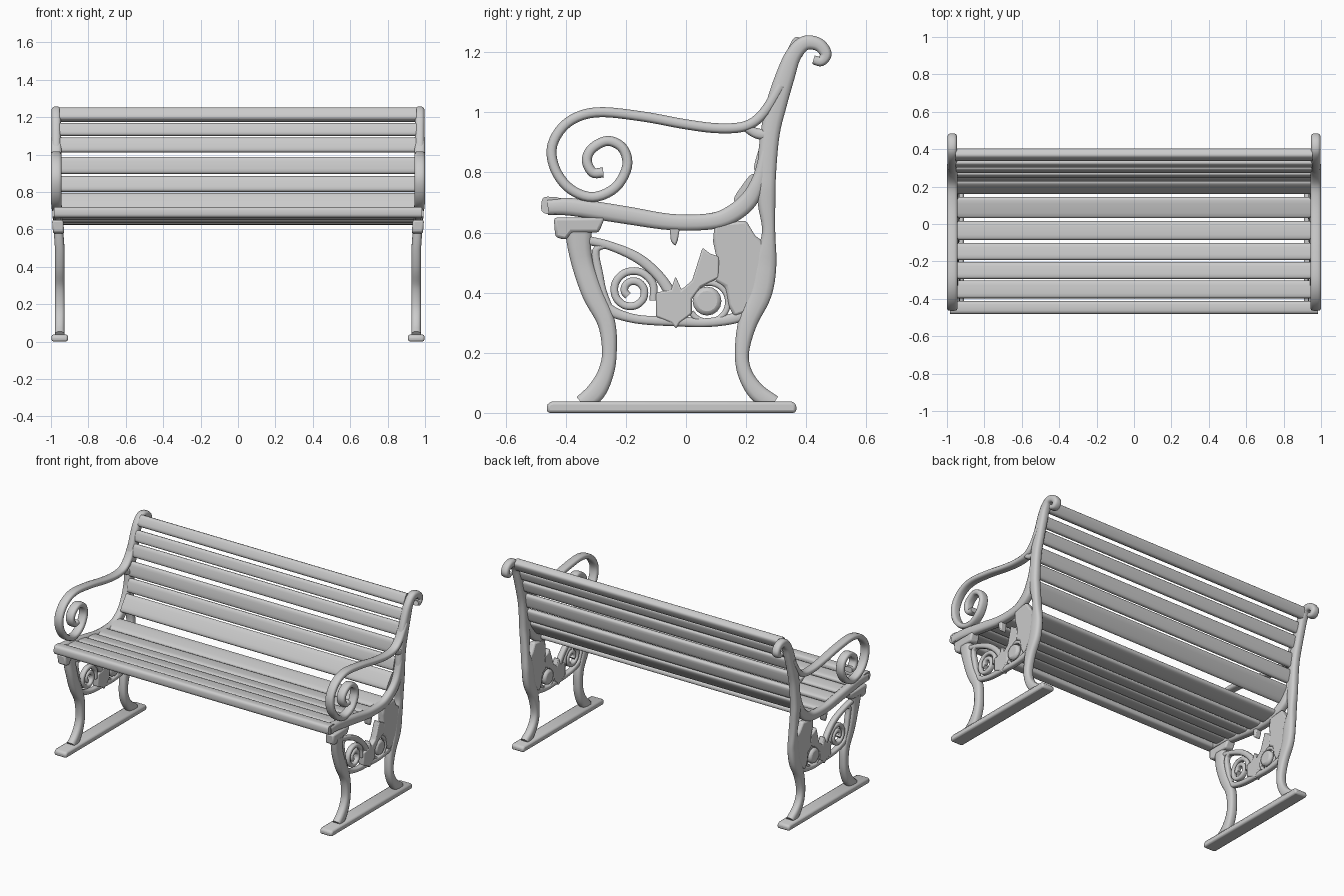
import bpy, bmesh, math
from mathutils import Vector

if "Cube" in bpy.data.objects:
    bpy.data.objects.remove(bpy.data.objects["Cube"])

iron = bpy.data.materials.new("weathered grey")
iron.diffuse_color = (0.6, 0.6, 0.6, 1)
iron.use_nodes = True
iron.node_tree.nodes["Principled BSDF"].inputs["Base Color"].default_value = iron.diffuse_color


def side_x(z):
    # side frames lean slightly outward above the legs
    return 0.953 + 0.019 * min(1, max(0, (z - 0.5) / 0.25))


def finish(name, bm, mirror=True, angle=50):
    bmesh.ops.recalc_face_normals(bm, faces=bm.faces)
    me = bpy.data.meshes.new(name)
    bm.to_mesh(me)
    bm.free()
    ob = bpy.data.objects.new(name, me)
    bpy.context.collection.objects.link(ob)
    me.materials.append(iron)
    if mirror:
        ob.modifiers.new("both sides", 'MIRROR')
    bpy.ops.object.select_all(action='DESELECT')
    ob.select_set(True)
    bpy.context.view_layer.objects.active = ob
    bpy.ops.object.shade_smooth_by_angle(angle=math.radians(angle))
    return ob


def smooth_path(pts, n=5):
    # Catmull-Rom through (y, z, width)
    p = [Vector(q) for q in pts]
    p = [2 * p[0] - p[1]] + p + [2 * p[-1] - p[-2]]
    out = []
    for i in range(1, len(p) - 2):
        a, b, c, d = p[i - 1:i + 3]
        for k in range(n):
            t = k / n
            out.append(0.5 * (2 * b + (c - a) * t + (2 * a - 5 * b + 4 * c - d) * t * t
                              + (3 * b - a - 3 * c + d) * t ** 3))
    return out + [p[-2]]


def sweep(name, pts, depth, width=None, sides=12, power=0.65):
    # rounded bar swept along a path in the side plane
    path = smooth_path([(*q[:2], q[2] if len(q) > 2 else width) for q in pts])
    bm = bmesh.new()
    rings = []
    for i, p in enumerate(path):
        t = path[min(i + 1, len(path) - 1)] - path[max(i - 1, 0)]
        t = Vector((t.x, t.y)).normalized()
        ring = []
        for k in range(sides):
            a = 2 * math.pi * (k + 0.5) / sides
            c, s = math.cos(a), math.sin(a)
            u = math.copysign(abs(c) ** power, c) * depth / 2
            v = math.copysign(abs(s) ** power, s) * p.z / 2
            ring.append(bm.verts.new((side_x(p.y) + u, p.x - t.y * v, p.y + t.x * v)))
        rings.append(ring)
    for r, q in zip(rings, rings[1:]):
        for k in range(sides):
            m = (k + 1) % sides
            bm.faces.new((r[k], r[m], q[m], q[k]))
    bm.faces.new(rings[0])
    bm.faces.new(rings[-1])
    return finish(name, bm)


def plate(name, outline, depth, bevel=0.01):
    # flat cast plate cut to an outline in the side plane
    bm = bmesh.new()
    f = bm.faces.new([bm.verts.new((side_x(z) - depth / 2, y, z)) for y, z in outline])
    r = bmesh.ops.extrude_face_region(bm, geom=[f])
    bmesh.ops.translate(bm, vec=(depth, 0, 0),
                        verts=[v for v in r['geom'] if isinstance(v, bmesh.types.BMVert)])
    ob = finish(name, bm)
    b = ob.modifiers.new("soft edge", 'BEVEL')
    b.width, b.segments = bevel, 2
    return ob


def slat(name, y, z, wide, thick, tilt, half=0.955):
    # long board with rounded edges
    bm = bmesh.new()
    c, s = math.cos(tilt), math.sin(tilt)
    ends = []
    for x in (-half, half):
        ring = []
        for k in range(16):
            a = 2 * math.pi * (k + 0.5) / 16
            u = math.copysign(abs(math.cos(a)) ** 0.5, math.cos(a)) * wide / 2
            v = math.copysign(abs(math.sin(a)) ** 0.6, math.sin(a)) * thick / 2
            ring.append(bm.verts.new((x, y + u * c - v * s, z + u * s + v * c)))
        ends.append(ring)
    for k in range(16):
        m = (k + 1) % 16
        bm.faces.new((ends[0][k], ends[0][m], ends[1][m], ends[1][k]))
    bm.faces.new(ends[0])
    bm.faces.new(ends[1])
    return finish(name, bm, mirror=False)


def spiral(cy, cz, r0, r1, start, turns, n=14):
    out = []
    for i in range(n + 1):
        t = i / n
        a, r = start + turns * 2 * math.pi * t, r0 + (r1 - r0) * t
        out.append((cy + r * math.cos(a), cz + r * math.sin(a)))
    return out


# Floor runner, with a low ridge on top
plate("foot_rail", [(-.463, 0), (.367, 0), (.367, .03), (.35, .038), (-.445, .038), (-.463, .03)], .086)

# Legs, with the rear one running up into the back post and its top scroll
sweep("front_leg", [(-.36, .64, .1), (-.35, .52, .075), (-.312, .4, .072), (-.265, .3, .06),
                    (-.255, .2, .05), (-.268, .13, .055), (-.30, .07, .065), (-.345, .03, .06)], .052)
sweep("back_post", [(.29, .03, .06), (.235, .07, .06), (.197, .13, .05), (.186, .2, .048), (.205, .3, .065),
                    (.247, .4, .08), (.262, .5, .08), (.275, .6, .045), (.268, .7, .06), (.268, .8, .065),
                    (.28, .93, .065), (.302, 1.03, .07), (.33, 1.12, .065), (.357, 1.19, .055),
                    (.395, 1.23, .05), (.44, 1.226, .045), (.465, 1.195, .04), (.45, 1.17, .034),
                    (.424, 1.175, .03)], .05)

# Scrolled armrest and the small brace behind it
sweep("armrest", [(.315, 1.09), (.26, 1.0), (.2, .955), (.11, .947), (0, .96), (-.15, .987), (-.3, 1.0),
                  (-.395, .965), (-.445, .89), (-.435, .81), (-.385, .745), (-.31, .718), (-.235, .75),
                  (-.196, .82), (-.21, .88), (-.26, .905), (-.312, .88), (-.33, .84), (-.31, .8),
                  (-.275, .8)], .056, width=.034)
sweep("arm_brace", [(.2, .95, .03), (.235, .93, .035), (.28, .925, .04)], .046)

# Curved rail carrying the seat, with the bracket at its front
sweep("seat_rail", [(-.46, .685, .055), (-.38, .685, .06), (-.2, .658, .06), (-.05, .635, .055),
                    (.08, .637, .055), (.15, .66, .06), (.21, .71, .06), (.243, .78, .045),
                    (.262, .87, .03)], .05)
plate("front_bracket", [(-.44, .65), (-.435, .585), (-.4, .575), (-.38, .6), (-.29, .6), (-.27, .65)], .06)
plate("rail_knob", [(-.055, .62), (-.05, .57), (-.035, .555), (-.027, .575), (-.02, .62)], .04, .006)

# Cast ornament between the legs
plate("rear_panel", [(.095, .63), (.2, .64), (.23, .59), (.27, .56), (.27, .44), (.22, .34), (.16, .32),
                     (.14, .36), (.13, .42), (.095, .44), (.105, .5), (.09, .57)], .04)
plate("center_leaf", [(-.1, .4), (-.05, .41), (-.035, .455), (-.015, .41), (.02, .44), (.055, .55), (.08, .53),
                      (.11, .52), (.11, .45), (.05, .42), (.02, .38), (.02, .33), (-.02, .3), (-.033, .28),
                      (-.05, .3), (-.1, .32)], .04, .006)
sweep("upper_vine", [(-.33, .575, .03), (-.25, .555, .03), (-.16, .515, .035), (-.09, .455, .035),
                     (-.04, .38, .04)], .036)
sweep("lower_vine", [(-.285, .36, .05), (-.23, .33, .035), (-.15, .31, .03), (-.03, .305, .035), (.06, .3, .03),
                     (.14, .31, .035), (.21, .33, .04)], .036)
sweep("front_scroll", spiral(-.18, .405, .078, .02, -.4, 1.7), .034, width=.026)
sweep("scroll_stem", [(-.25, .33, .03), (-.275, .4, .025), (-.29, .46, .03), (-.3, .54, .025),
                      (-.26, .56, .02)], .034)
sweep("rear_ring", spiral(.075, .37, .068, .062, -2.6, .75), .03, width=.02)
plate("rear_rosette", spiral(.07, .372, .048, .048, 0, 15 / 16, 15), .05, .014)

# Seat boards, front to back
slat("seat_slat_front", -.447, .69, .07, .058, -.05, half=.985)
for i, (y, z, w, t) in enumerate([(-.35, .685, .095, -.06), (-.248, .67, .092, -.13), (-.147, .655, .092, -.13),
                                  (-.035, .642, .1, -.04), (.088, .648, .115, .2)]):
    slat("seat_slat_%d" % (i + 1), y, z, w, .036, t)

# Backrest boards, bottom to top
for i, (y, z, w, t) in enumerate([(.2, .745, .115, .95), (.25, .842, .085, 1.3), (.268, .942, .092, 1.4),
                                  (.297, 1.05, .08, 1.3), (.325, 1.133, .07, 1.25), (.37, 1.213, .072, 1.1)]):
    slat("back_slat_%d" % (i + 1), y, z, w, .055 if i == 5 else .036, t)
